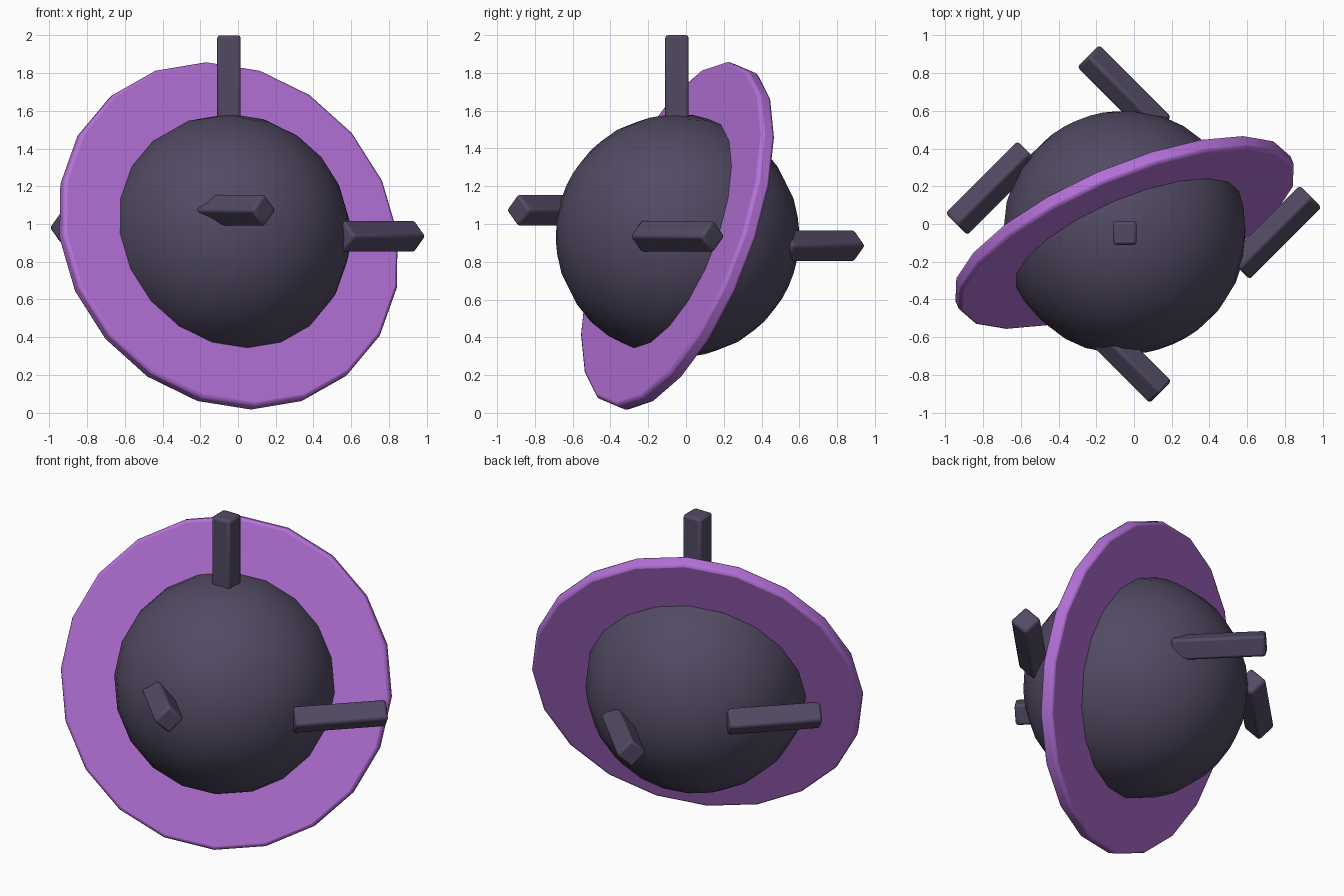
import bpy
from math import radians
from mathutils import Matrix, Vector

if "Cube" in bpy.data.objects:
    bpy.data.objects.remove(bpy.data.objects["Cube"])

CENTRE = Vector((-0.05, -0.045, 0.937))
TILT = Matrix.Rotation(radians(23.4), 4, 'Z') @ Matrix.Rotation(radians(70.7), 4, 'X')


def material(name, colour):
    m = bpy.data.materials.new(name)
    m.diffuse_color = (*colour, 1)
    m.use_nodes = True
    m.node_tree.nodes["Principled BSDF"].inputs["Base Color"].default_value = m.diffuse_color
    return m


dark = material("dark_stone", (0.085, 0.068, 0.125))
purple = material("purple", (0.46, 0.165, 0.69))


def finish(name, mat, matrix, bevel=0, segments=2, angle=30):
    ob = bpy.context.object
    ob.name = name
    ob.matrix_world = matrix
    ob.data.materials.append(mat)
    bpy.ops.object.shade_smooth_by_angle(angle=radians(angle))
    if bevel:
        b = ob.modifiers.new("bevel", 'BEVEL')
        b.width = bevel
        b.segments = segments
        b.limit_method = 'ANGLE'
        b.angle_limit = radians(40)
    return ob


# Planet body
bpy.ops.mesh.primitive_uv_sphere_add(segments=20, ring_count=16, radius=0.646)
finish("body", dark, Matrix.Translation(CENTRE) @ TILT)

# Tilted ring disc
bpy.ops.mesh.primitive_cylinder_add(vertices=20, radius=0.967, depth=0.08)
finish("ring", purple, Matrix.Translation(CENTRE) @ TILT, 0.018)


# Square bars; the lying ones are turned onto an edge (diamond section)
def bar(name, loc, heading=None):
    bpy.ops.mesh.primitive_cube_add(size=1)
    bpy.context.object.data.transform(Matrix.Diagonal((0.125, 0.125, 0.54, 1)))
    rot = Matrix.Identity(4)
    if heading is not None:
        rot = (Matrix.Rotation(radians(heading), 4, 'Z')
               @ Matrix.Rotation(radians(90), 4, 'Y')
               @ Matrix.Rotation(radians(45), 4, 'Z'))
    finish(name, dark, Matrix.Translation(loc) @ rot, 0.016)


bar("top_bar", (-0.048, -0.048, 1.73))
bar("front_bar", (-0.05, -0.70, 1.073), -45)
bar("back_bar", (-0.052, 0.70, 0.885), -45)
bar("right_bar", (0.745, -0.045, 0.935), 45)
bar("left_bar", (-0.75, 0.19, 0.98), 45)
